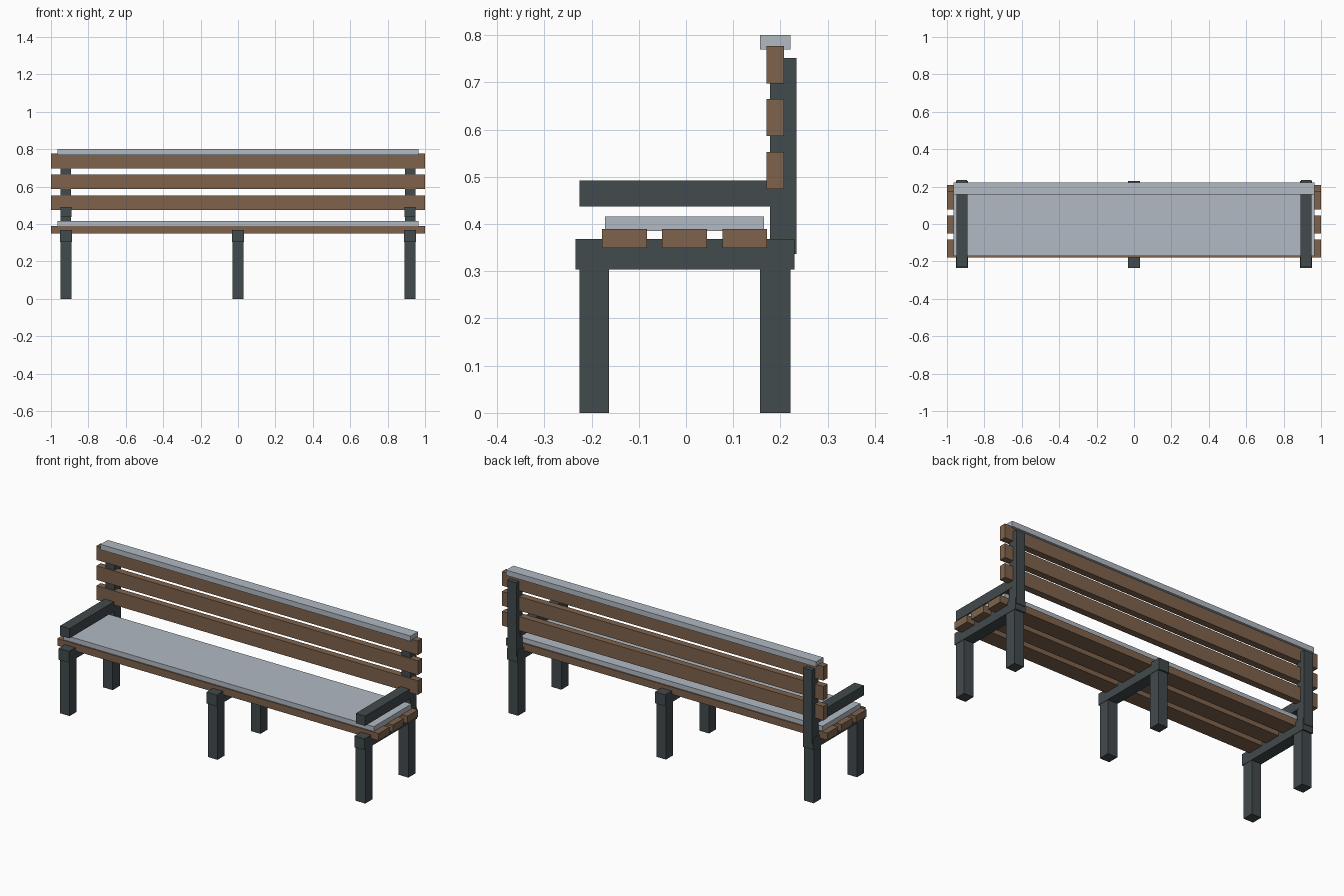
import bpy
import bmesh
from mathutils import Vector

if "Cube" in bpy.data.objects:
    bpy.data.objects.remove(bpy.data.objects["Cube"], do_unlink=True)


def make_material(name, rgb):
    mat = bpy.data.materials.new(name)
    mat.use_nodes = True
    color = (*rgb, 1.0)
    mat.diffuse_color = color
    mat.node_tree.nodes["Principled BSDF"].inputs["Base Color"].default_value = color
    return mat


wood = make_material("brown wood", (0.21, 0.125, 0.073))
metal = make_material("dark grey metal", (0.055, 0.069, 0.074))
padding = make_material("pale grey", (0.445, 0.491, 0.552))


def box(name, mat, x, half_width, y_range, z_range):
    """Flat-sided beam centred on x, spanning the y and z ranges."""
    (y0, y1), (z0, z1) = y_range, z_range
    size = Vector((2 * half_width, y1 - y0, z1 - z0))
    bm = bmesh.new()
    bmesh.ops.create_cube(bm, size=1)
    bmesh.ops.scale(bm, vec=size, verts=bm.verts)
    mesh = bpy.data.meshes.new(name)
    bm.to_mesh(mesh)
    bm.free()
    mesh.materials.append(mat)
    obj = bpy.data.objects.new(name, mesh)
    obj.location = (x, (y0 + y1) / 2, (z0 + z1) / 2)
    bpy.context.collection.objects.link(obj)
    return obj


END = 0.92  # distance of the end frames from the middle

# Three leg frames: two legs joined by a cross beam
for side, x in (("right", -END), ("middle", 0), ("left", END)):
    box(f"{side}_front_leg", metal, x, 0.03, (-0.225, -0.163), (0, 0.32))
    box(f"{side}_back_leg", metal, x, 0.03, (0.157, 0.221), (0, 0.32))
    box(f"{side}_cross_beam", metal, x, 0.032, (-0.234, 0.23), (0.304, 0.368))

# Back posts and armrests on the end frames only
for side, x in (("right", -END), ("left", END)):
    box(f"{side}_back_post", metal, x, 0.028, (0.178, 0.234), (0.336, 0.752))
    box(f"{side}_armrest", metal, x, 0.029, (-0.226, 0.2), (0.437, 0.492))

# Seat and backrest slats
for i in range(3):
    y = -0.178 + i * 0.1275
    box(f"seat_slat_{i + 1}", wood, 0, 1, (y, y + 0.095), (0.349, 0.389))
    z = 0.474 + i * 0.112
    box(f"back_slat_{i + 1}", wood, 0, 1, (0.17, 0.208), (z, z + 0.079))

# Seat pad and top rail cap
box("seat_pad", padding, 0, 0.965, (-0.171, 0.165), (0.385, 0.416))
box("top_cap", padding, 0, 0.965, (0.157, 0.221), (0.77, 0.8))
